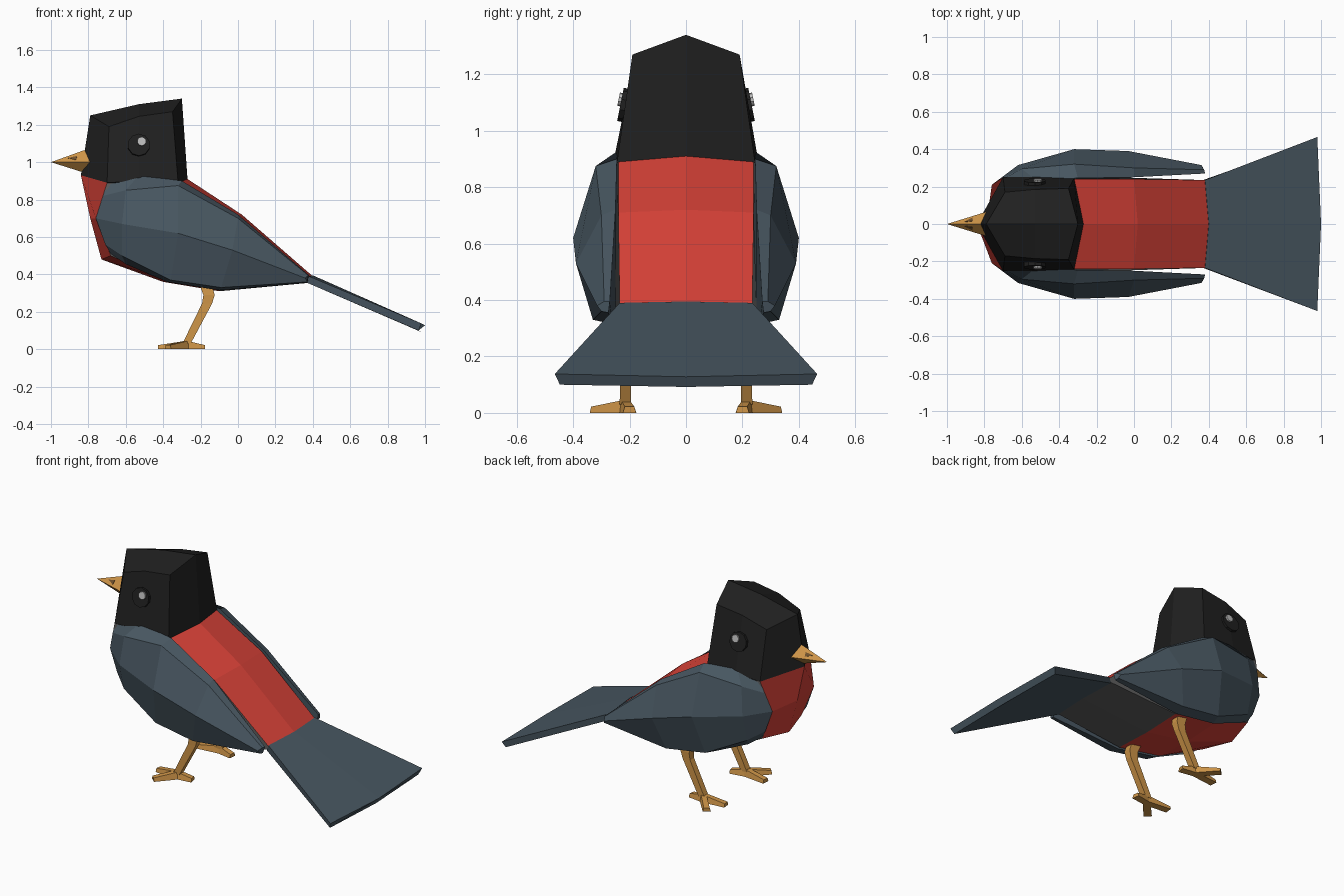
import bpy, bmesh
from mathutils import Vector

if "Cube" in bpy.data.objects:
    bpy.data.objects.remove(bpy.data.objects["Cube"])


def colour(name, rgb):
    m = bpy.data.materials.new(name)
    m.diffuse_color = (*rgb, 1)
    m.use_nodes = True
    m.node_tree.nodes["Principled BSDF"].inputs["Base Color"].default_value = m.diffuse_color
    return m


RED = colour("red", (0.70, 0.055, 0.04))
SLATE = colour("slate", (0.065, 0.095, 0.12))
BLACK = colour("black", (0.014, 0.014, 0.014))
ORANGE = colour("orange", (0.62, 0.30, 0.065))
BROWN = colour("brown", (0.16, 0.08, 0.025))
GREY = colour("grey", (0.12, 0.12, 0.12))
SHINE = colour("shine", (0.5, 0.5, 0.5))


def make(name, verts, faces, mats, slots=None):
    me = bpy.data.meshes.new(name)
    me.from_pydata([tuple(v) for v in verts], [], faces)
    for m in mats:
        me.materials.append(m)
    if slots:
        for p, i in zip(me.polygons, slots):
            p.material_index = i
    bm = bmesh.new()
    bm.from_mesh(me)
    bmesh.ops.recalc_face_normals(bm, faces=bm.faces)
    bm.to_mesh(me)
    bm.free()
    ob = bpy.data.objects.new(name, me)
    bpy.context.collection.objects.link(ob)
    return ob


def loft(name, rings, mat, side=1, slots=None):
    """Skin equal-length rings of points; side=-1 mirrors in y."""
    n = len(rings[0])
    verts = [(x, y * side, z) for r in rings for x, y, z in r]
    faces = [(k * n + i, k * n + (i + 1) % n, (k + 1) * n + (i + 1) % n, (k + 1) * n + i)
             for k in range(len(rings) - 1) for i in range(n)]
    faces += [tuple(range(n)), tuple(range(len(verts) - n, len(verts)))]
    mats = mat if isinstance(mat, list) else [mat]
    return make(name, verts, faces, mats, slots)


# body: centre profile and side profile, red back and breast, grey vent
centre = [(-.27, .91), (.02, .72), (.40, .39), (.38, .355), (-.10, .31),
          (-.40, .36), (-.73, .48), (-.79, .70), (-.84, .93)]
flank = [(-.32, .24, .89), (0, .24, .71), (.38, .235, .385), (.37, .235, .36), (-.10, .25, .32),
         (-.40, .25, .375), (-.68, .20, .50), (-.76, .21, .70), (-.70, .25, .89)]
rows = [[(x, -y, z) for x, y, z in flank], [(x, 0, z) for x, z in centre], flank]
loft("body", rows, [RED, GREY], slots=[0, 0, 1, 1, 0, 0, 0, 0, 0] * 2 + [1, 1])

# head: faceted block with a ridged crown
half_low = [(-.70, .25, .89), (-.53, .255, .90), (-.32, .245, .885)]
half_top = [(-.69, .17, 1.19), (-.53, .185, 1.245), (-.35, .19, 1.27)]


def ring(front, half, back):
    return [front] + half + [back] + [(x, -y, z) for x, y, z in reversed(half)]


verts = ring((-.84, 0, .93), half_low, (-.27, 0, .91)) + \
    ring((-.79, 0, 1.25), half_top, (-.30, 0, 1.34)) + [(-.53, 0, 1.31)]
faces = [(i, (i + 1) % 8, 8 + (i + 1) % 8, 8 + i) for i in range(8)]
faces += [(8, 9, 10, 16), (16, 10, 11, 12), (16, 12, 13, 14), (8, 16, 14, 15), tuple(range(8))]
make("head", verts, faces, [BLACK])

# beak
tip, ridge, chin = Vector((-1, 0, 1)), Vector((-.82, 0, 1.065)), Vector((-.81, 0, .94))
corner = Vector((-.79, .065, 1))
make("beak", [tip, ridge, corner, chin, (-.79, -.065, 1)],
     [(0, 1, 2), (0, 2, 3), (0, 3, 4), (0, 4, 1), (1, 2, 3, 4)], [ORANGE])

# tail: fanned slab
loft("tail", [
    [(.38, -.235, .39), (.40, 0, .395), (.38, .235, .39),
     (.37, .235, .355), (.38, 0, .355), (.37, -.235, .355)],
    [(.98, -.465, .138), (1.0, 0, .128), (.98, .465, .138),
     (.965, .447, .1), (.98, 0, .092), (.965, -.447, .1)]], SLATE)

# wing sections, front to back: inner top, outer top, ridge, outer bottom, inner bottom
WING = [
    [(-.70, .24, .89), (-.72, .24, .82), (-.76, .21, .70), (-.71, .21, .56), (-.68, .20, .51)],
    [(-.53, .24, .93), (-.60, .295, .85), (-.62, .315, .67), (-.62, .27, .50), (-.60, .23, .455)],
    [(-.30, .245, .90), (-.32, .32, .875), (-.32, .40, .62), (-.36, .32, .37), (-.38, .25, .36)],
    [(0, .25, .72), (0, .30, .70), (-.03, .39, .53), (-.09, .33, .33), (-.10, .26, .315)],
    [(.38, .27, .395), (.375, .29, .395), (.36, .315, .38), (.37, .30, .36), (.37, .275, .355)]]


def square(p, rx, ry):
    x, y, z = p
    return [(x - rx, y - ry, z), (x + rx, y - ry, z), (x + rx, y + ry, z), (x - rx, y + ry, z)]


def toe(name, start, end, s):
    a, b = Vector((*start, 0)), Vector((*end, 0))
    d = (b - a).normalized()
    w = Vector((-d.y, d.x, 0))

    def section(c, r, h):
        return [c - w * r, c + w * r, c + w * r * .7 + Vector((0, 0, h)),
                c - w * r * .7 + Vector((0, 0, h))]
    loft(name, [section(a, .022, .045), section(b, .024, .022)], ORANGE, s)


def disc(name, loc, r, depth, s, mat):
    x, y, z = loc
    axis = Vector((0, s, .2))
    bpy.ops.mesh.primitive_cylinder_add(vertices=10, radius=r, depth=depth, location=(x, y * s, z),
                                        rotation=axis.to_track_quat('Z', 'Y').to_euler())
    ob = bpy.context.object
    ob.name = name
    ob.data.materials.append(mat)


for s, tag in ((-1, "right"), (1, "left")):
    loft("wing_" + tag, WING, SLATE, s)
    # eye and highlight
    disc("eye_" + tag, (-.53, .215, 1.09), .06, .035, s, BLACK)
    disc("eye_highlight_" + tag, (-.515, .229, 1.11), .024, .02, s, SHINE)
    # nostril lying on the upper beak face
    out = (ridge - tip).cross(corner - tip).normalized()
    if out.z < 0:
        out = -out
    tri = [tip + (ridge - tip) * t + (corner - tip) * u for t, u in ((.33, .145), (.5, .24), (.17, .5))]
    loft("nostril_" + tag, [[p - out * .002 for p in tri], [p + out * .002 for p in tri]], BROWN, s)
    # leg bent at the knee
    loft("leg_" + tag, [square((-.18, .20, .37), .035, .025), square((-.155, .21, .29), .03, .024),
                        square((-.165, .213, .245), .027, .02), square((-.275, .215, .03), .022, .02)],
         ORANGE, s)
    # toes
    for k, end in enumerate(((-.425, .20), (-.375, .325), (-.18, .20))):
        toe(f"toe_{tag}_{k + 1}", (-.275, .215), end, s)
